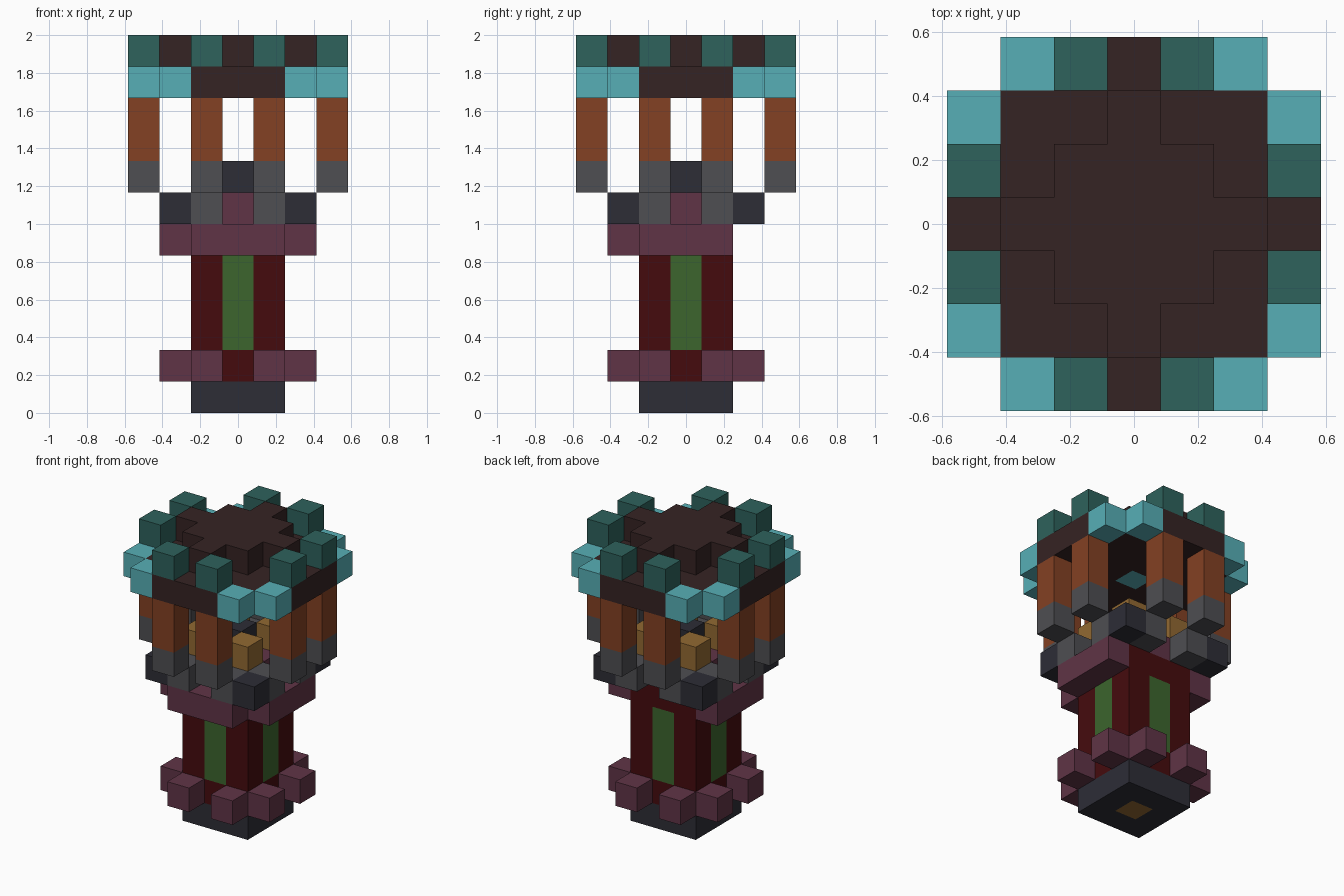
import bpy, bmesh
from mathutils import Vector

UNIT = 1 / 6          # edge length of one block

if "Cube" in bpy.data.objects:
    bpy.data.objects.remove(bpy.data.objects["Cube"], do_unlink=True)


def material(name, rgb):
    linear = [((c / 255 + 0.055) / 1.055) ** 2.4 if c > 10 else c / 255 / 12.92 for c in rgb]
    mat = bpy.data.materials.new(name)
    mat.use_nodes = True
    mat.diffuse_color = (*linear, 1)
    bsdf = next(n for n in mat.node_tree.nodes if n.type == "BSDF_PRINCIPLED")
    bsdf.inputs["Base Color"].default_value = (*linear, 1)
    bsdf.inputs["Roughness"].default_value = 0.9
    return mat


teal = material("dark_teal", (46, 98, 92))
cyan = material("cyan", (87, 175, 182))
umber = material("dark_umber", (53, 35, 35))
rust = material("rust_brown", (131, 65, 35))
grey = material("stone_grey", (78, 78, 82))
slate = material("dark_slate", (45, 45, 54))
plum = material("plum", (96, 52, 70))
maroon = material("dark_red", (69, 11, 13))
green = material("moss_green", (60, 101, 45))
gold = material("dull_gold", (146, 105, 50))

blocks = {}           # block position -> part name
paint = {}            # part name -> material


def part(name, mat, columns, low, high):
    """Fill the columns with blocks from layer low to layer high."""
    paint[name] = mat
    for x, y in columns:
        for z in range(low, high + 1):
            blocks[x, y, z] = name


def square(r):
    return {(x, y) for x in range(-r, r + 1) for y in range(-r, r + 1)}


def around(a, b):
    """All mirrored and quarter-turned copies of one column."""
    return {p for s in (-1, 1) for t in (-1, 1) for p in ((s * a, t * b), (s * b, t * a))}


centre = {(0, 0)}

# Foot and shaft
part("foot", slate, square(1), 0, 0)
part("foot_plug", gold, centre, 0, 0)
part("shaft", maroon, square(1), 1, 4)
part("shaft_panels", green, around(0, 1), 2, 4)
part("lower_studs", plum, around(1, 2), 1, 1)

# Collar, open at the back where the shaft rises through it
part("collar", plum, square(1) | around(0, 2) | around(1, 2), 5, 5)
for x in (-1, 0, 1):
    del blocks[x, 2, 5]
part("shaft", maroon, {(-1, 1), (0, 1), (1, 1)}, 5, 5)

# Bowl and its contents
part("bowl_floor", plum, square(1), 6, 6)
part("bowl_rim", grey, around(1, 2), 6, 6)
part("bowl_corners", slate, around(2, 2), 6, 6)
part("burner", slate, centre, 7, 7)
part("gold_cubes", gold, around(1, 1), 7, 7)

# Pillars
part("pillar_bases", grey, around(1, 3), 7, 7)
part("pillars", rust, around(1, 3), 8, 9)

# Roof
part("roof", umber, square(2) | around(0, 3) | around(1, 3), 10, 10)
part("roof_corners", cyan, around(2, 3), 10, 10)
part("ceiling_lamp", cyan, centre, 10, 10)
part("roof_cap", umber, square(1) | around(0, 2), 11, 11)
part("battlements", teal, around(1, 3), 11, 11)


def build(name):
    """Make the outer skin of one part, with flat areas merged."""
    bm = bmesh.new()
    for cell in [c for c, owner in blocks.items() if owner == name]:
        mid = Vector(cell) + Vector((0, 0, 0.5))
        for axis in range(3):
            for side in (-1, 1):
                n = Vector((0, 0, 0))
                n[axis] = side
                if tuple(int(c + d) for c, d in zip(cell, n)) in blocks:
                    continue
                u = Vector((0, 0, 0))
                u[(axis + 1) % 3] = 0.5
                v = n.cross(u)
                face = mid + n / 2
                corners = (face - u - v, face + u - v, face + u + v, face - u + v)
                bm.faces.new([bm.verts.new(p * UNIT) for p in corners])
    bmesh.ops.remove_doubles(bm, verts=bm.verts, dist=0.001)
    bmesh.ops.dissolve_limit(bm, angle_limit=0.01, verts=bm.verts, edges=bm.edges)
    mesh = bpy.data.meshes.new(name)
    bm.to_mesh(mesh)
    bm.free()
    mesh.materials.append(paint[name])
    bpy.context.collection.objects.link(bpy.data.objects.new(name, mesh))


for name in paint:
    build(name)
